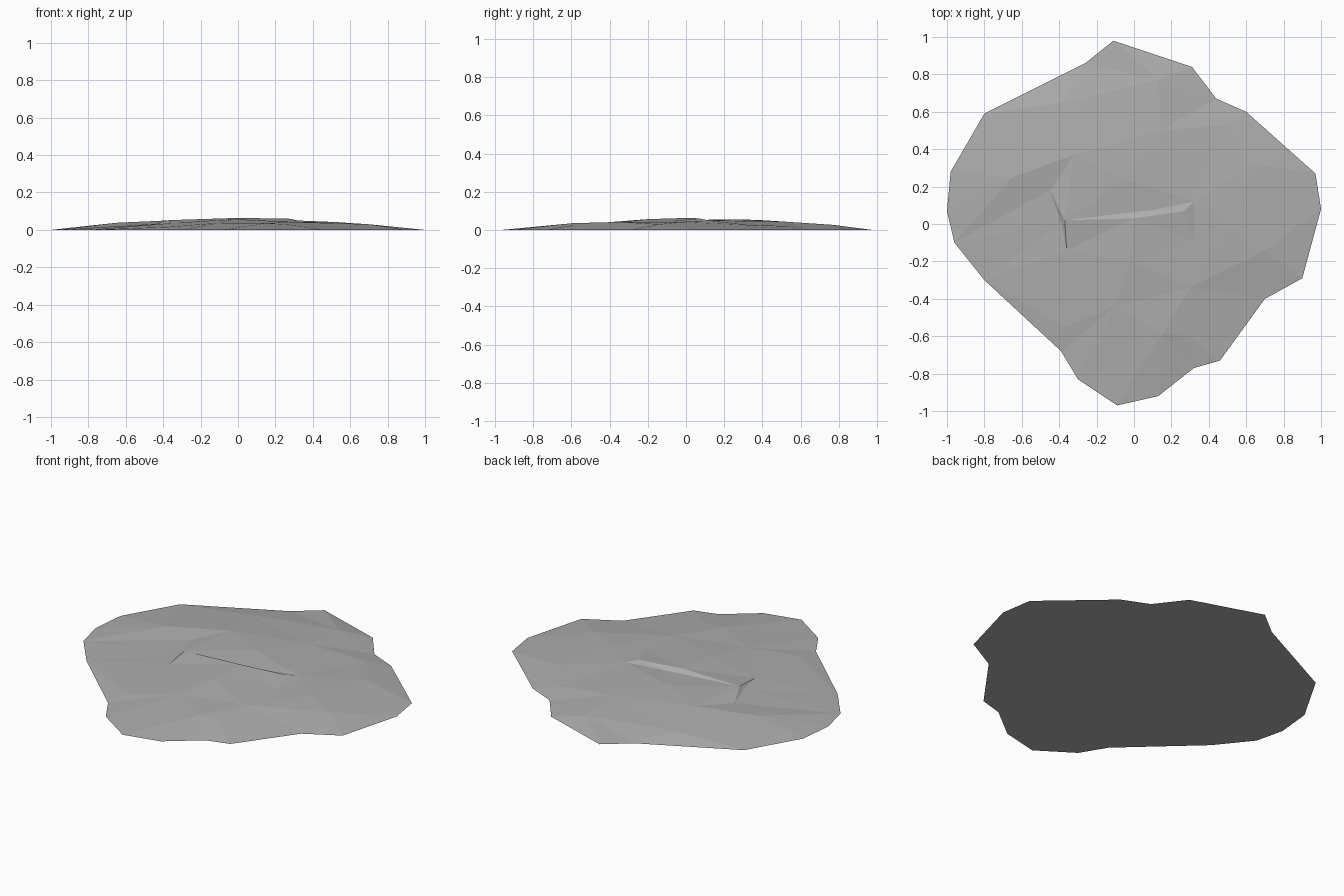
import bpy
import bmesh
from mathutils import Vector
from mathutils.geometry import delaunay_2d_cdt

cube = bpy.data.objects.get("Cube")
if cube:
    bpy.data.objects.remove(cube, do_unlink=True)

# Ground outline, clockwise from the back tip
outline = [(-.11, .98), (.31, .84), (.44, .67), (.6, .6), (.97, .27), (1, .08), (.9, -.29),
           (.7, -.4), (.46, -.73), (.32, -.77), (.13, -.92), (-.09, -.97), (-.3, -.83),
           (-.39, -.68), (-.8, -.3), (-.96, -.1), (-1, .07), (-.98, .28), (-.8, .59), (-.26, .86)]

# Raised facet corners: x, y, height
peaks = [
    # central crest, its back foot and right-hand drop
    (-.37, .02, .052), (0, .03, .064), (.27, .07, .06),
    (.1, .075, .046), (.32, .12, .05), (.32, -.09, .046),
    # step on the left of the crest
    (-.45, .18, .033), (-.36, -.14, .036), (-.39, .01, .035),
    # rear shelf
    (-.65, .25, .038), (-.32, .37, .053), (-.05, .24, .056),
    (.14, .5, .045), (.48, .53, .02), (.64, .32, .027), (.13, .77, .027), (-.38, .65, .027),
    # front and right slopes
    (-.02, -.2, .057), (.52, -.03, .042), (.7, -.14, .03), (.3, -.34, .042),
    (-.1, -.44, .038), (.15, -.59, .036), (.27, -.58, .028), (-.37, -.55, .016),
]

n = len(outline)
points = [Vector(p) for p in outline] + [Vector(p[:2]) for p in peaks]
heights = [0] * n + [p[2] for p in peaks]


def index(x, y):
    return n + next(i for i, p in enumerate(peaks) if p[:2] == (x, y))


# Sharp creases that the facets must follow
creases = [[(-.37, .02), (0, .03), (.27, .07), (.32, -.09)],
           [(-.37, .02), (.1, .075), (.27, .07), (.32, .12)],
           [(-.45, .18), (-.39, .01), (-.36, -.14), (-.37, .02), (-.45, .18)],
           [(-.65, .25), (-.32, .37), (-.45, .18)],
           [(-.05, .24), (.32, .12)]]
edges = [(i, (i + 1) % n) for i in range(n)]
for line in creases:
    edges += [(index(*a), index(*b)) for a, b in zip(line, line[1:])]
edges += [(15, index(-.45, .18)), (15, index(-.65, .25))]

verts, _, faces, origins, _, _ = delaunay_2d_cdt(points, edges, [], 1, 1e-5)

# Faceted mound with a flat underside
bm = bmesh.new()
bv = [bm.verts.new((v.x, v.y, heights[o[0]] if o else .04)) for v, o in zip(verts, origins)]
for f in faces:
    face = bm.faces.new([bv[i] for i in f])
    face.normal_update()
    if face.normal.z < 0:
        face.normal_flip()
rim = [e for e in bm.edges if e.is_boundary]
bmesh.ops.holes_fill(bm, edges=rim, sides=0)
bmesh.ops.recalc_face_normals(bm, faces=bm.faces[:])

mesh = bpy.data.meshes.new("rock_mound")
bm.to_mesh(mesh)
bm.free()

stone = bpy.data.materials.new("grey_stone")
stone.use_nodes = True
colour = (.42, .42, .42, 1)
stone.diffuse_color = colour
stone.node_tree.nodes["Principled BSDF"].inputs["Base Color"].default_value = colour
mesh.materials.append(stone)

mound = bpy.data.objects.new("rock_mound", mesh)
bpy.context.collection.objects.link(mound)
